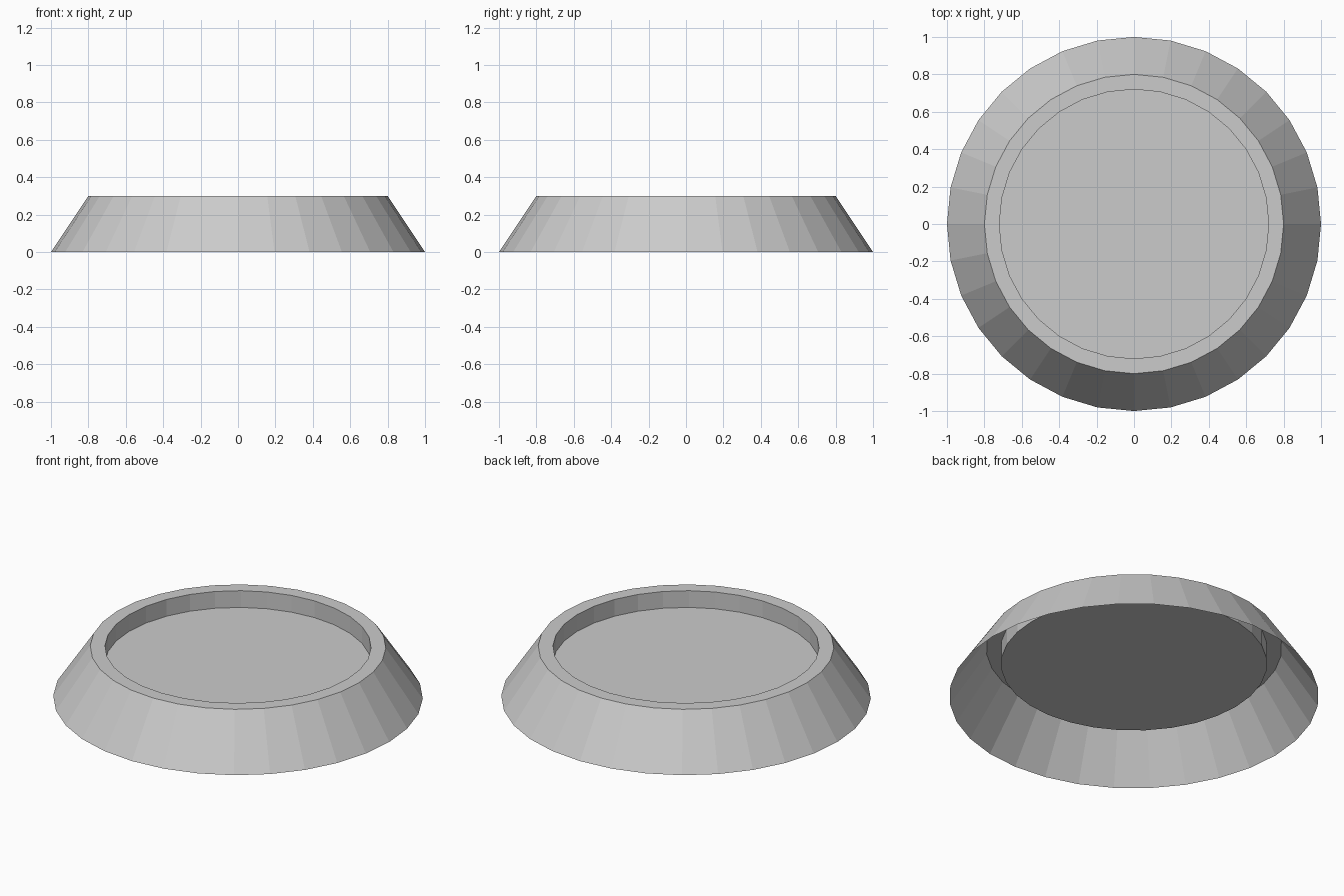
import bpy, bmesh
from math import cos, sin, tau

if "Cube" in bpy.data.objects:
    bpy.data.objects.remove(bpy.data.objects["Cube"])

SIDES = 32
# Profile (radius, height): open foot, sloped wall, flat rim, recess wall
PROFILE = [(1.0, 0.0), (0.8, 0.3), (0.72, 0.3), (0.72, 0.2)]

bm = bmesh.new()
rings = [[bm.verts.new((r * cos(tau * i / SIDES), r * sin(tau * i / SIDES), z))
          for i in range(SIDES)] for r, z in PROFILE]

# Walls between neighbouring rings
for low, high in zip(rings, rings[1:]):
    for i in range(SIDES):
        j = (i + 1) % SIDES
        bm.faces.new((low[i], low[j], high[j], high[i]))

# Recessed floor; the underside stays open
bm.faces.new(rings[-1])

mesh = bpy.data.meshes.new("round_dish")
bm.to_mesh(mesh)
bm.free()
dish = bpy.data.objects.new("round_dish", mesh)
bpy.context.collection.objects.link(dish)
